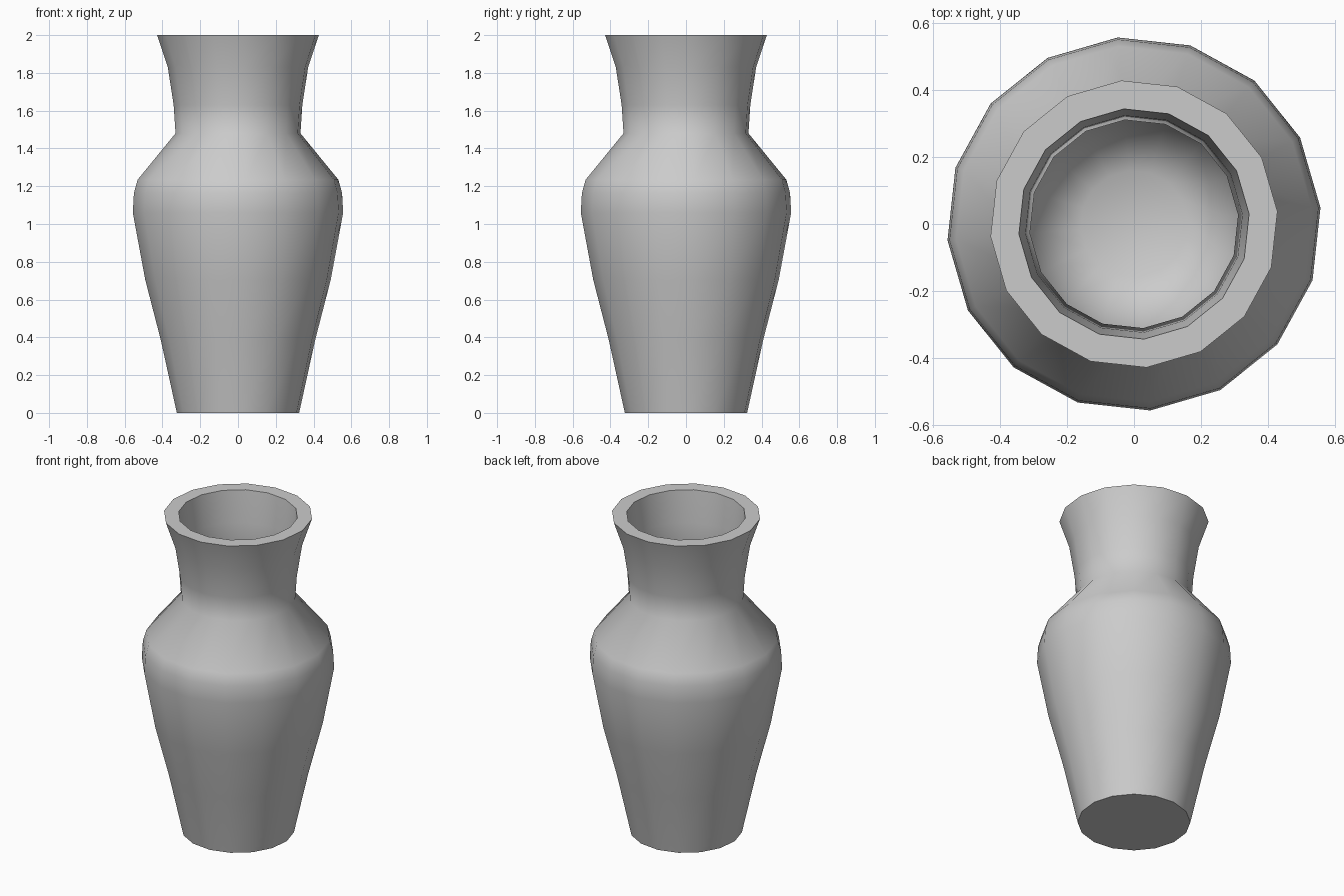
import bpy, bmesh, math

if "Cube" in bpy.data.objects:
    bpy.data.objects.remove(bpy.data.objects["Cube"], do_unlink=True)

SIDES = 16
TURN = math.radians(5)

# Profile points: (radius, height), from the foot up and back down inside
outside = [(0.325, 0), (0.41, 0.385), (0.493, 0.705), (0.559, 1.06),
           (0.553, 1.165), (0.533, 1.235), (0.332, 1.48), (0.342, 1.63),
           (0.373, 1.83), (0.43, 2)]
inside = [(0.345, 2), (0.325, 1.8), (0.312, 1.5), (0.47, 1.2), (0.48, 1.06),
          (0.42, 0.7), (0.34, 0.38), (0.27, 0.15), (0.16, 0.09)]


def lathe(name, profile, material):
    """Spin a profile into closed rings and cap both ends."""
    bm = bmesh.new()
    rings = []
    for r, z in profile:
        angles = [TURN + math.tau * i / SIDES for i in range(SIDES)]
        rings.append([bm.verts.new((r * math.cos(a), r * math.sin(a), z))
                      for a in angles])
    for low, high in zip(rings, rings[1:]):
        for i in range(SIDES):
            j = (i + 1) % SIDES
            bm.faces.new((low[i], low[j], high[j], high[i]))
    bm.faces.new(rings[0][::-1])
    bm.faces.new(rings[-1])
    bmesh.ops.recalc_face_normals(bm, faces=bm.faces)
    mesh = bpy.data.meshes.new(name)
    bm.to_mesh(mesh)
    bm.free()
    mesh.materials.append(material)
    obj = bpy.data.objects.new(name, mesh)
    bpy.context.collection.objects.link(obj)
    return obj


# Plain light grey clay
clay = bpy.data.materials.new("light_grey_clay")
clay.use_nodes = True
colour = (0.6, 0.6, 0.6, 1)
clay.diffuse_color = colour
clay.node_tree.nodes["Principled BSDF"].inputs["Base Color"].default_value = colour

# Hollow vase body, smooth except at the rim and foot
vase = lathe("vase_body", outside + inside, clay)
bpy.ops.object.select_all(action='DESELECT')
vase.select_set(True)
bpy.context.view_layer.objects.active = vase
bpy.ops.object.shade_smooth_by_angle(angle=math.radians(50))
